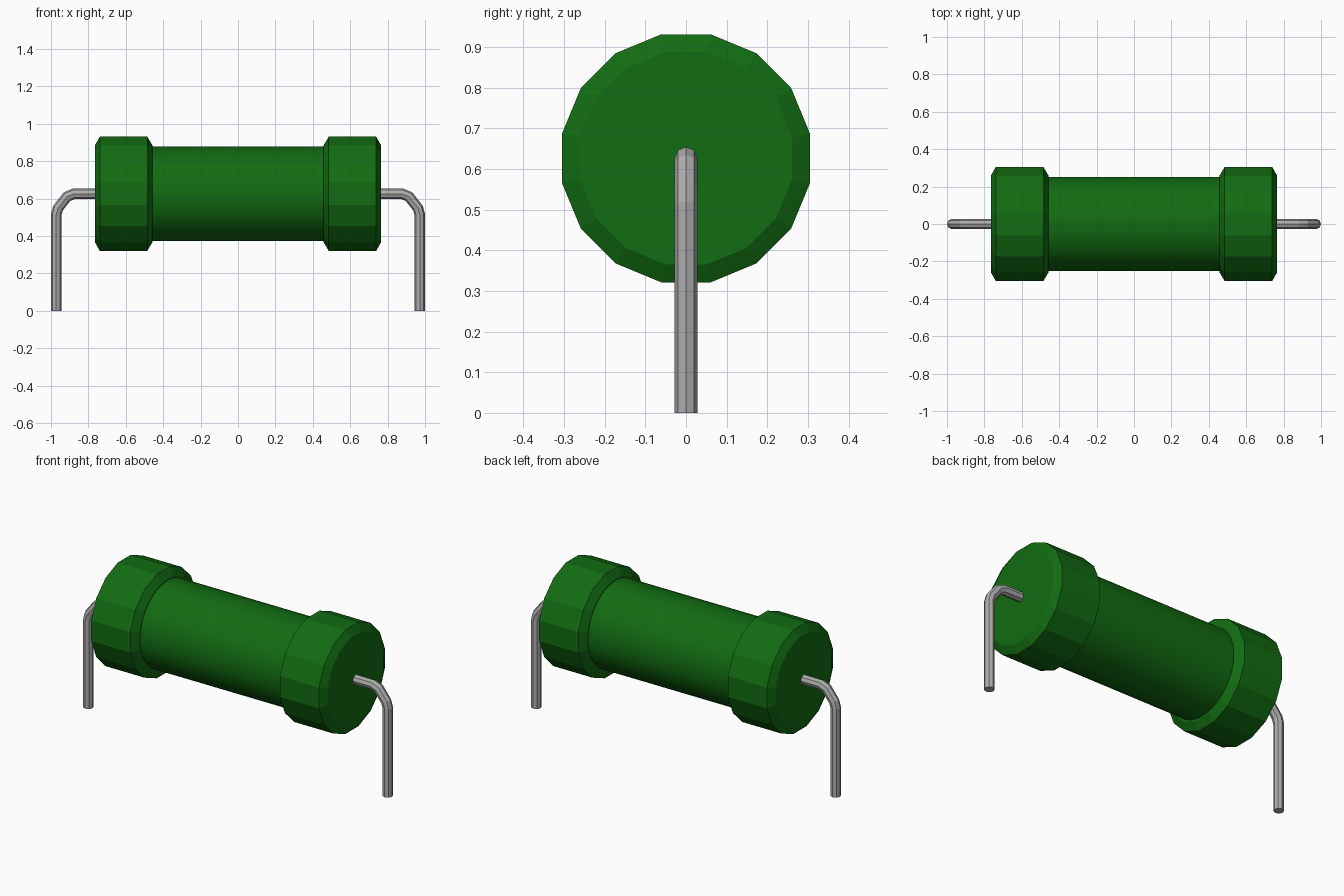
import bpy, bmesh, math
from mathutils import Vector

if "Cube" in bpy.data.objects:
    bpy.data.objects.remove(bpy.data.objects["Cube"])

AXIS_Z = 0.626


def material(name, rgb):
    m = bpy.data.materials.new(name)
    m.diffuse_color = (*rgb, 1)
    m.use_nodes = True
    m.node_tree.nodes["Principled BSDF"].inputs["Base Color"].default_value = m.diffuse_color
    return m


green = material("green coating", (0.006, 0.15, 0.006))
grey = material("grey metal", (0.42, 0.42, 0.42))


def loft(name, rings, mat, smooth=lambda f: False):
    """Skin a list of vertex rings, close both ends."""
    bm = bmesh.new()
    loops = [[bm.verts.new(p) for p in r] for r in rings]
    n = len(loops[0])
    for a, b in zip(loops, loops[1:]):
        for i in range(n):
            j = (i + 1) % n
            bm.faces.new((a[i], a[j], b[j], b[i]))
    bm.faces.new(loops[0])
    bm.faces.new(loops[-1])
    bmesh.ops.recalc_face_normals(bm, faces=bm.faces)
    for f in bm.faces:
        f.smooth = smooth(f)
    me = bpy.data.meshes.new(name)
    bm.to_mesh(me)
    bm.free()
    me.materials.append(mat)
    ob = bpy.data.objects.new(name, me)
    bpy.context.collection.objects.link(ob)
    return ob


def ring_x(x, r, n):
    """Circle around the long axis, with a flat side on top."""
    return [(x, r * math.cos((i + 0.5) * math.tau / n),
             AXIS_Z + r * math.sin((i + 0.5) * math.tau / n)) for i in range(n)]


# Smooth central barrel
loft("barrel", [ring_x(x, 0.253, 48) for x in (-0.47, 0.47)], green,
     lambda f: abs(f.normal.x) < 0.5)

# Bevelled end caps and bent wire leads
cap_profile = [(0.458, 0.25), (0.458, 0.265), (0.485, 0.311),
               (0.739, 0.311), (0.764, 0.266)]
lead_path = [(0.74, 0.626), (0.878, 0.626), (0.914, 0.611),
             (0.962, 0.55), (0.972, 0.515), (0.972, 0.0)]


def lead_rings(side, r=0.028, n=8):
    pts = [Vector((x, z)) for x, z in lead_path]
    dirs = [(b - a).normalized() for a, b in zip(pts, pts[1:])]
    rings = []
    for k, p in enumerate(pts):
        d0, d1 = dirs[max(k - 1, 0)], dirs[min(k, len(dirs) - 1)]
        t = (d0 + d1).normalized()
        normal = Vector((-t.y, t.x)) / t.dot(d0)  # mitred joint
        ring = []
        for i in range(n):
            a = math.tau * i / n
            q = p + normal * r * math.cos(a)
            ring.append((side * q.x, r * math.sin(a), q.y))
        rings.append(ring)
    return rings


for label, s in (("left", -1), ("right", 1)):
    loft(label + "_end_cap", [ring_x(s * x, r, 16) for x, r in cap_profile], green)
    loft(label + "_wire_lead", lead_rings(s), grey)
